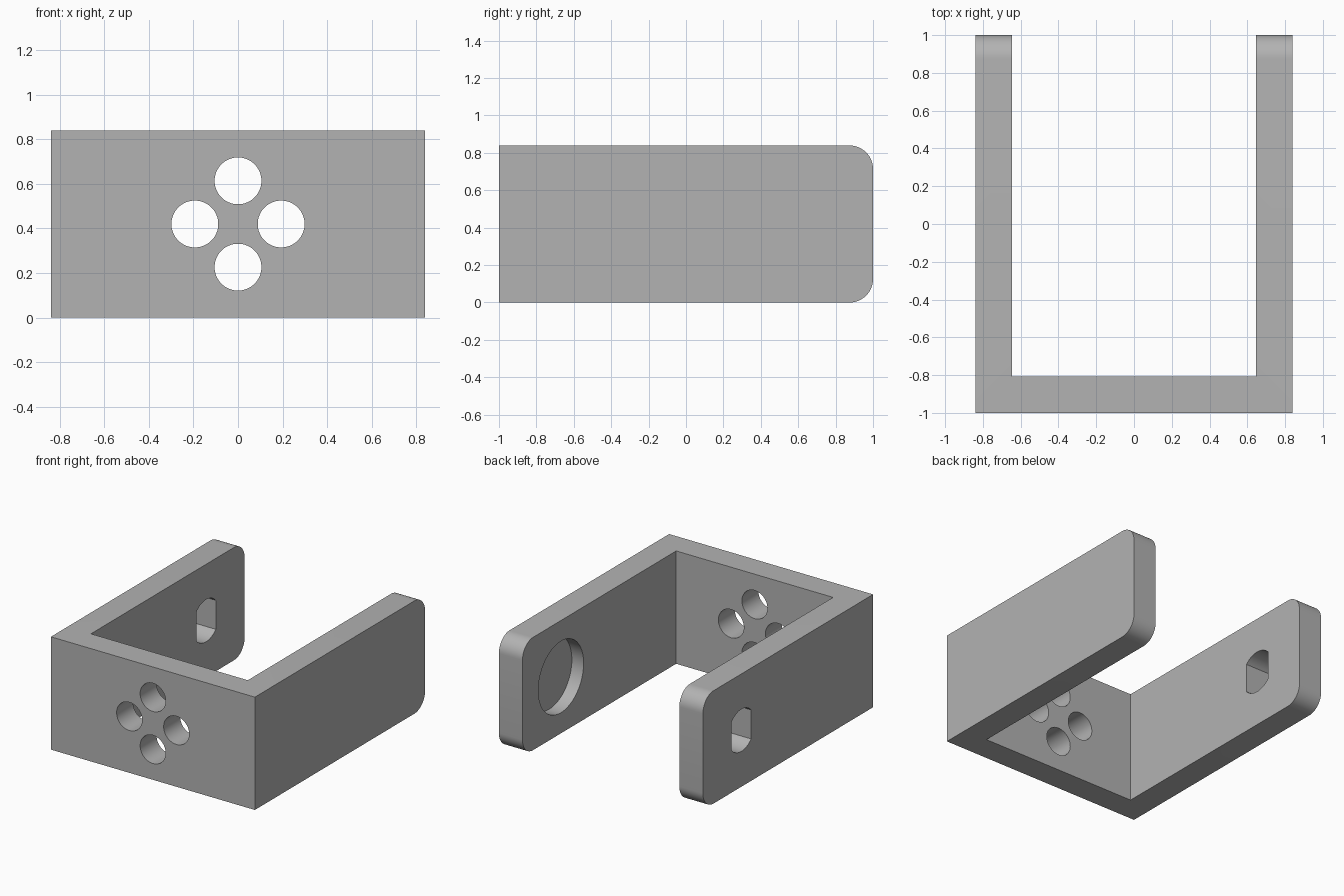
import bpy, bmesh, math
from mathutils import Matrix, Vector

cube = bpy.data.objects.get("Cube")
if cube:
    bpy.data.objects.remove(cube, do_unlink=True)

W, H, T = 0.839, 0.839, 0.1935      # half width, height, wall thickness
PIVOT_Y, MID_Z = 0.547, H / 2       # axis of the arm holes

grey = bpy.data.materials.new("plain_grey")
grey.use_nodes = True
grey.diffuse_color = (0.45, 0.45, 0.45, 1)
grey.node_tree.nodes["Principled BSDF"].inputs["Base Color"].default_value = (0.45, 0.45, 0.45, 1)


def prism(name, outline, depth, matrix=Matrix(), round_ends=0):
    """Extrude a closed 2D outline along local z, then place it."""
    bm = bmesh.new()
    face = bm.faces.new([bm.verts.new((x, y, 0)) for x, y in outline])
    new = bmesh.ops.extrude_face_region(bm, geom=[face])["geom"]
    bmesh.ops.translate(bm, vec=(0, 0, depth),
                        verts=[g for g in new if isinstance(g, bmesh.types.BMVert)])
    if round_ends:
        # arm tips: top and bottom edges at the open end
        tips = [e for e in bm.edges if all(v.co.y > 0.99 for v in e.verts)
                and abs(e.verts[0].co.z - e.verts[1].co.z) < 1e-4]
        bmesh.ops.bevel(bm, geom=tips, offset=round_ends, segments=12,
                        profile=0.5, affect='EDGES')
    bm.transform(matrix)
    bmesh.ops.recalc_face_normals(bm, faces=bm.faces)
    mesh = bpy.data.meshes.new(name)
    bm.to_mesh(mesh)
    bm.free()
    mesh.materials.append(grey)
    obj = bpy.data.objects.new(name, mesh)
    bpy.context.collection.objects.link(obj)
    return obj


def circle(r, n=64):
    return [(r * math.cos(math.tau * i / n), r * math.sin(math.tau * i / n)) for i in range(n)]


def double_flat(r, half, n=16):
    """Circle with two flat sides, at +half and -half of the first axis."""
    a = math.acos(half / r)
    arc = [a + (math.pi - 2 * a) * i / n for i in range(n + 1)]
    top = [(r * math.cos(t), r * math.sin(t)) for t in arc]
    return top + [(-x, -y) for x, y in top]


def cut(target, cutter):
    cutter.hide_render = True
    mod = target.modifiers.new(cutter.name, 'BOOLEAN')
    mod.operation, mod.solver, mod.object = 'DIFFERENCE', 'EXACT', cutter
    bpy.context.view_layer.objects.active = target
    bpy.ops.object.modifier_apply(modifier=mod.name)
    bpy.data.objects.remove(cutter, do_unlink=True)


# U-shaped body: front wall and two arms with rounded tips
inner = W - T
body = prism("bracket_body",
             [(-W, -1), (W, -1), (W, 1), (inner, 1), (inner, T - 1),
              (-inner, T - 1), (-inner, 1), (-W, 1)], H, round_ends=0.125)

# Four round holes through the front wall
along_y = Matrix(((1, 0, 0), (0, 0, 1), (0, 1, 0))).to_4x4()
for dx, dz in ((1, 0), (-1, 0), (0, 1), (0, -1)):
    spot = Vector((dx * T, -1.1, MID_Z + dz * T))
    cut(body, prism("wall_hole", circle(0.105), 0.4, Matrix.Translation(spot) @ along_y))

# Keyed hole through the right arm, blind round recess inside the left arm
along_x = Matrix(((0, 0, 1), (1, 0, 0), (0, 1, 0))).to_4x4()
cut(body, prism("keyed_hole", double_flat(0.157, 0.114), 0.4,
                Matrix.Translation((-W - 0.1, PIVOT_Y, MID_Z)) @ along_x))
cut(body, prism("round_recess", circle(0.266), 0.2 + T / 2,
                Matrix.Translation((inner - 0.2, PIVOT_Y, MID_Z)) @ along_x))

bpy.ops.object.select_all(action='DESELECT')
body.select_set(True)
bpy.context.view_layer.objects.active = body
bpy.ops.object.shade_smooth_by_angle(angle=math.radians(30))
